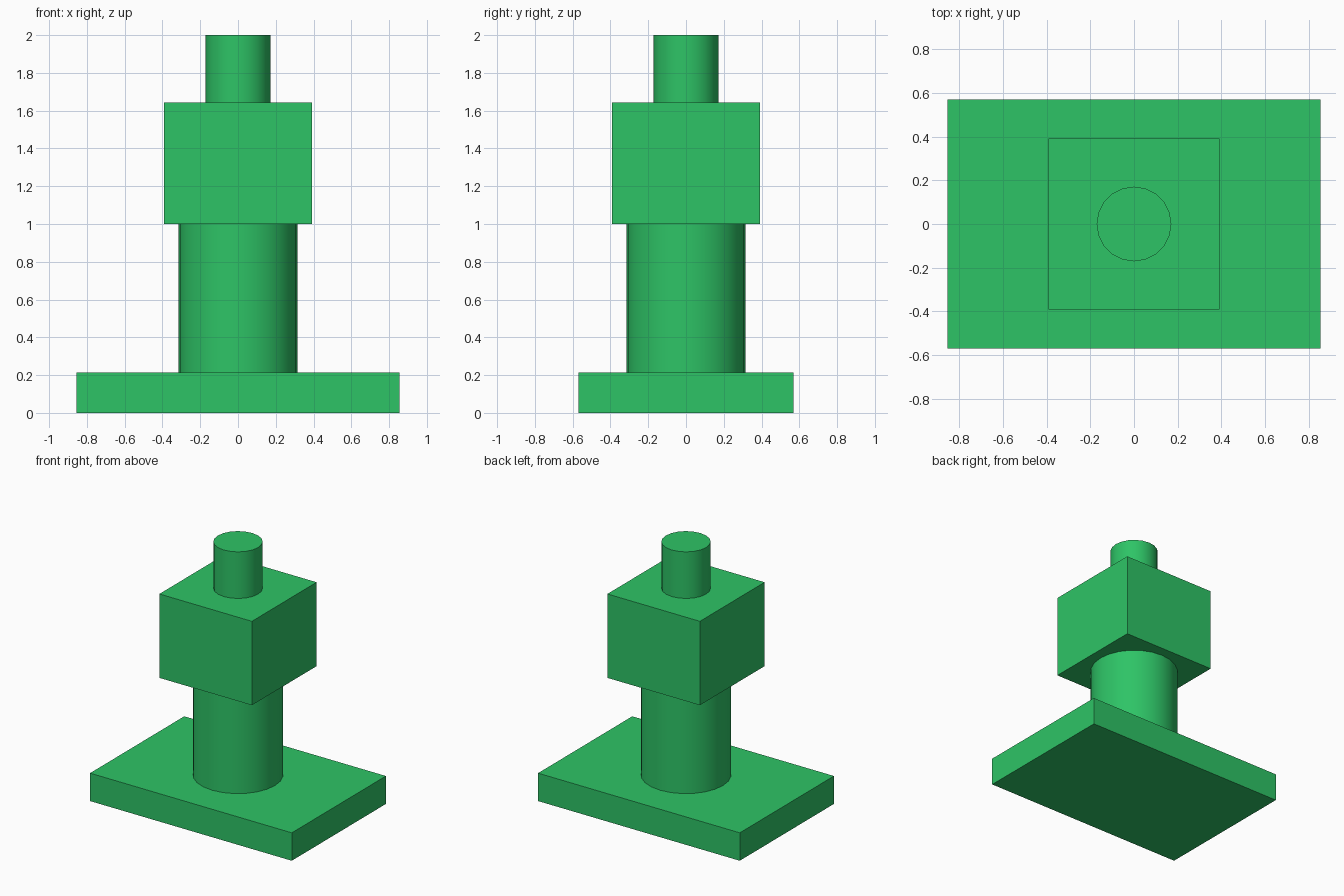
import bpy

if "Cube" in bpy.data.objects:
    bpy.data.objects.remove(bpy.data.objects["Cube"])

green = bpy.data.materials.new("green")
green.diffuse_color = (0.027, 0.55, 0.133, 1)
green.use_nodes = True
green.node_tree.nodes["Principled BSDF"].inputs["Base Color"].default_value = green.diffuse_color


def box(name, sx, sy, z0, z1):
    bpy.ops.mesh.primitive_cube_add(size=1, location=(0, 0, (z0 + z1) / 2))
    ob = bpy.context.object
    ob.name = name
    ob.scale = (sx, sy, z1 - z0)
    bpy.ops.object.transform_apply(location=False, rotation=False, scale=True)
    ob.data.materials.append(green)


def cylinder(name, radius, z0, z1, sides):
    bpy.ops.mesh.primitive_cylinder_add(
        vertices=sides, radius=radius, depth=z1 - z0, location=(0, 0, (z0 + z1) / 2))
    ob = bpy.context.object
    ob.name = name
    bpy.ops.object.shade_smooth_by_angle()
    ob.data.materials.append(green)


# Rectangular foot plate
box("base_plate", 1.71, 1.14, 0, 0.214)
# Thick round column
cylinder("column", 0.314, 0.214, 1.0, 24)
# Square head block
box("head_block", 0.784, 0.784, 1.0, 1.643)
# Small round pin on top
cylinder("top_pin", 0.171, 1.643, 2.0, 20)
